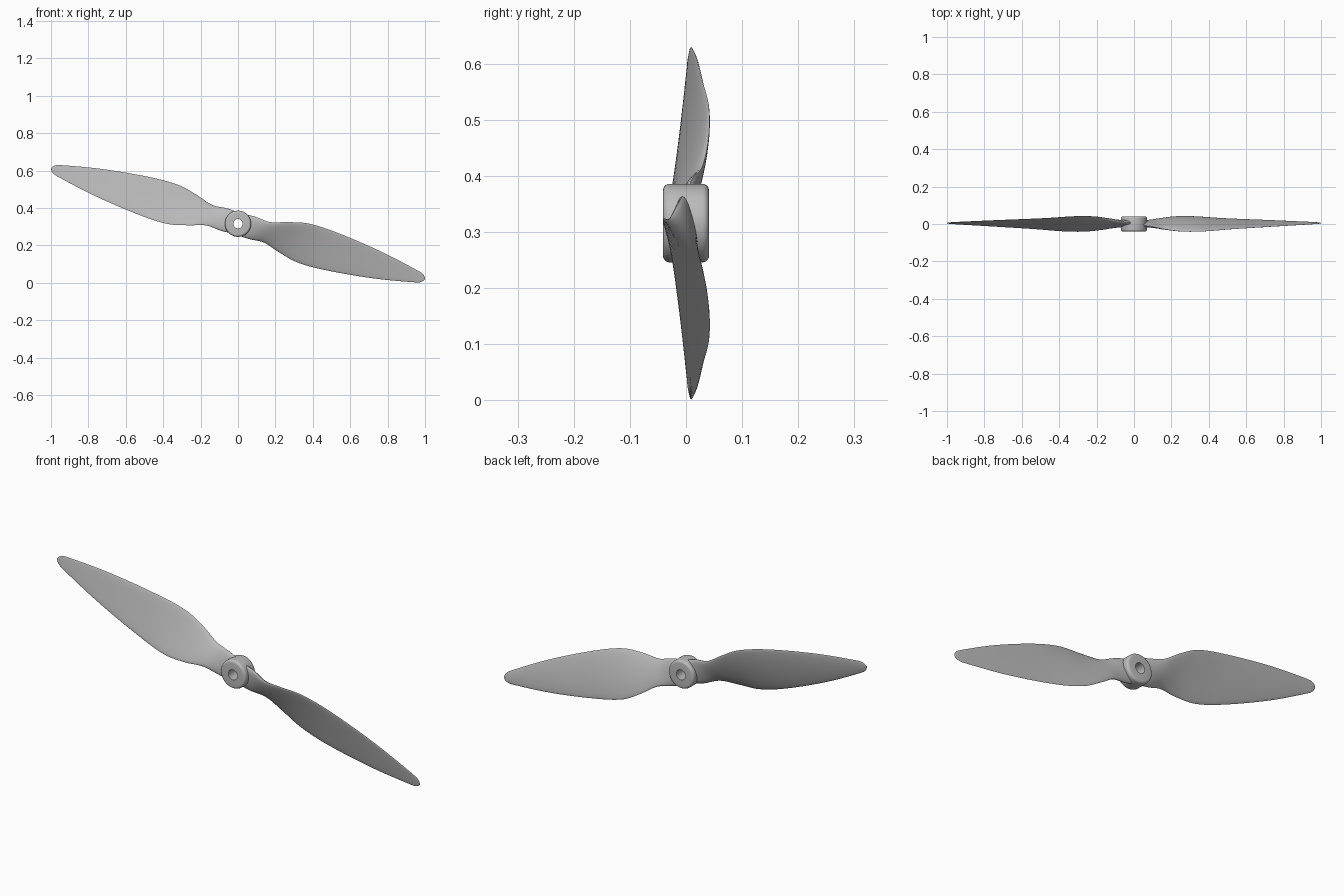
import bpy
import bmesh
from math import sin, cos, pi, radians, hypot

cube = bpy.data.objects.get("Cube")
if cube:
    bpy.data.objects.remove(cube, do_unlink=True)

grey = bpy.data.materials.new("matte_grey")
grey.use_nodes = True
colour = (0.5, 0.5, 0.5, 1)
grey.diffuse_color = colour
grey.node_tree.nodes["Principled BSDF"].inputs["Base Color"].default_value = colour

HUB_Z = 0.316
SWEEP = 16.5

# Blade stations: span, half chord, half depth front to back, thickness, middle y
STATIONS = [
    (0.03, 0.060, 0.006, 0.034, 0.000),
    (0.08, 0.062, 0.013, 0.032, 0.000),
    (0.16, 0.057, 0.029, 0.026, 0.000),
    (0.25, 0.083, 0.040, 0.018, 0.000),
    (0.36, 0.108, 0.040, 0.015, 0.001),
    (0.52, 0.105, 0.029, 0.013, 0.002),
    (0.78, 0.074, 0.016, 0.010, 0.004),
    (1.00, 0.031, 0.005, 0.006, 0.005),
    (1.025, 0.022, 0.003, 0.005, 0.005),
    (1.037, 0.011, 0.002, 0.004, 0.005),
    (1.042, 0.002, 0.000, 0.002, 0.005),
]


def slope(i, k):
    a, b = STATIONS[max(i - 1, 0)], STATIONS[min(i + 1, len(STATIONS) - 1)]
    return (b[k] - a[k]) / (b[0] - a[0])


def blend(i, t):
    """Smooth cubic between station i and the next one."""
    a, b = STATIONS[i], STATIONS[i + 1]
    d = b[0] - a[0]
    out = [a[0] + t * d]
    for k in range(1, len(a)):
        out.append((1 + 2 * t) * (1 - t) ** 2 * a[k] + t * (1 - t) ** 2 * d * slope(i, k)
                   + t * t * (3 - 2 * t) * b[k] + t * t * (t - 1) * d * slope(i + 1, k))
    return out


def section(u, chord, depth, thick, mid, sides=28):
    """Thin twisted lens across the blade, bowed slightly to the back."""
    length = hypot(chord, depth)
    nz, ny = depth / length, chord / length
    ring = []
    for j in range(sides):
        a = 2 * pi * j / sides
        w = cos(a)
        h = thick / 2 * sin(a) + 0.03 * chord * (1 - w * w)
        ring.append((u, mid - w * depth + h * ny, w * chord + h * nz))
    return ring


def loft(name, rings, closed):
    bm = bmesh.new()
    rows = [[bm.verts.new(p) for p in ring] for ring in rings]
    pairs = list(zip(rows, rows[1:]))
    if closed:
        pairs.append((rows[-1], rows[0]))
    else:
        bm.faces.new(rows[0])
        bm.faces.new(rows[-1])
    for a, b in pairs:
        for j in range(len(a)):
            k = (j + 1) % len(a)
            bm.faces.new((a[j], a[k], b[k], b[j]))
    bmesh.ops.recalc_face_normals(bm, faces=bm.faces)
    mesh = bpy.data.meshes.new(name)
    bm.to_mesh(mesh)
    bm.free()
    mesh.materials.append(grey)
    obj = bpy.data.objects.new(name, mesh)
    bpy.context.collection.objects.link(obj)
    obj.location.z = HUB_Z
    bpy.ops.object.select_all(action="DESELECT")
    obj.select_set(True)
    bpy.context.view_layer.objects.active = obj
    bpy.ops.object.shade_smooth_by_angle(angle=radians(40))
    return obj


# Two blades, half a turn apart around the hub axis
STEPS = 6
spans = [blend(i, s / STEPS) for i in range(len(STATIONS) - 1) for s in range(STEPS)]
spans.append(STATIONS[-1])
for name, turn in (("left_blade", 0), ("right_blade", 180)):
    blade = loft(name, [section(*s) for s in spans], False)
    blade.rotation_euler.y = radians(SWEEP + turn)

# Hub: tube with rounded outer rims and a through bore
R, BORE, HALF, ROUND = 0.07, 0.025, 0.041, 0.012
profile = [(BORE, -HALF)]
for side in (-1, 1):
    arc = [(R - ROUND + ROUND * sin(t * pi / 10),
            side * (HALF - ROUND + ROUND * cos(t * pi / 10))) for t in range(6)]
    profile += arc if side < 0 else arc[::-1]
profile.append((BORE, HALF))
SEGMENTS = 64
angles = [2 * pi * i / SEGMENTS for i in range(SEGMENTS)]
loft("hub", [[(r * cos(a), y, r * sin(a)) for a in angles] for r, y in profile], True)
